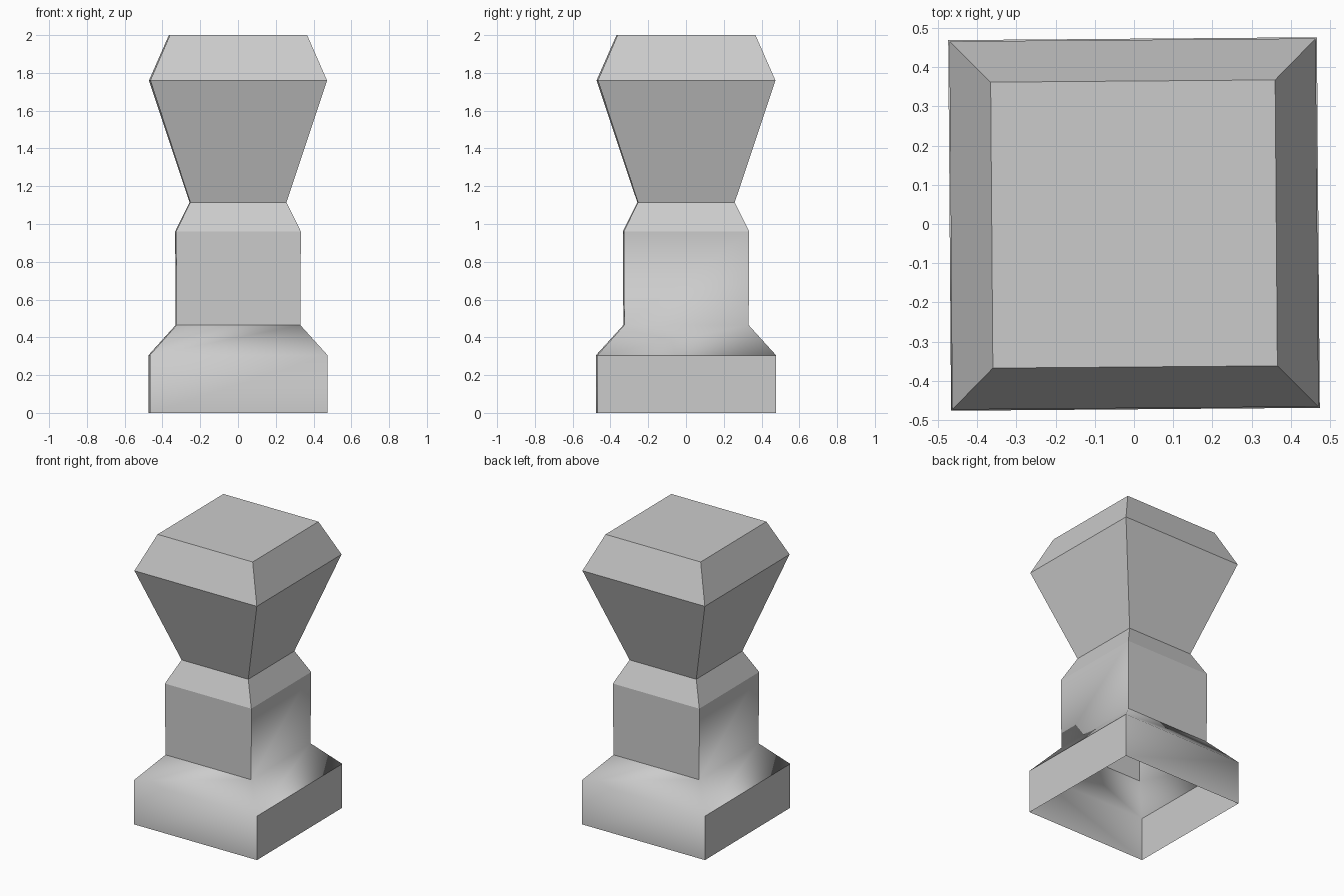
import bpy, bmesh, math

if "Cube" in bpy.data.objects:
    bpy.data.objects.remove(bpy.data.objects["Cube"], do_unlink=True)

grey = bpy.data.materials.new("light_grey")
grey.use_nodes = True
grey.diffuse_color = (0.6, 0.6, 0.6, 1)
grey.node_tree.nodes["Principled BSDF"].inputs["Base Color"].default_value = grey.diffuse_color

# Square rings of the piece: (half width, height)
FOOT = [(0.473, 0), (0.473, 0.305), (0.329, 0.465), (0.332, 0.96), (0.256, 1.115)]
HEAD = [(0.256, 1.115), (0.47, 1.76), (0.365, 2)]
TURN = math.radians(0.45)


def square_stack(name, profile, cap_top, is_smooth):
    """Loft square rings; is_smooth decides which edges are blended."""
    bm = bmesh.new()
    rings = []
    for half, z in profile:
        radius = half * math.sqrt(2)
        angles = [TURN + math.pi / 4 + i * math.pi / 2 for i in range(4)]
        rings.append([bm.verts.new((radius * math.cos(a) * 0.995, radius * math.sin(a), z))
                      for a in angles])
    for low, high in zip(rings, rings[1:]):
        for i in range(4):
            j = (i + 1) % 4
            bm.faces.new((low[i], low[j], high[j], high[i]))
    if cap_top:
        bm.faces.new(rings[-1])
    for face in bm.faces:
        face.smooth = True
    for edge in bm.edges:
        edge.smooth = is_smooth(edge)
    mesh = bpy.data.meshes.new(name)
    bm.to_mesh(mesh)
    bm.free()
    mesh.materials.append(grey)
    obj = bpy.data.objects.new(name, mesh)
    bpy.context.collection.objects.link(obj)
    return obj


def foot_blend(edge):
    """Blend the sloped skirt into its corners, two base walls and two shaft walls."""
    a, b = (v.co for v in edge.verts)
    middle, run = (a + b) / 2, b - a
    if abs(run.z) > 0.01:
        return 0.3 < middle.z < 0.47
    if abs(run.x) > abs(run.y):
        return 0.3 < middle.z < 0.32
    return 0.45 < middle.z < 0.47


# Hollow foot with shaft and shoulder, then the flared head
square_stack("base_and_shaft", FOOT, False, foot_blend)
square_stack("flared_head", HEAD, True, lambda edge: False)
